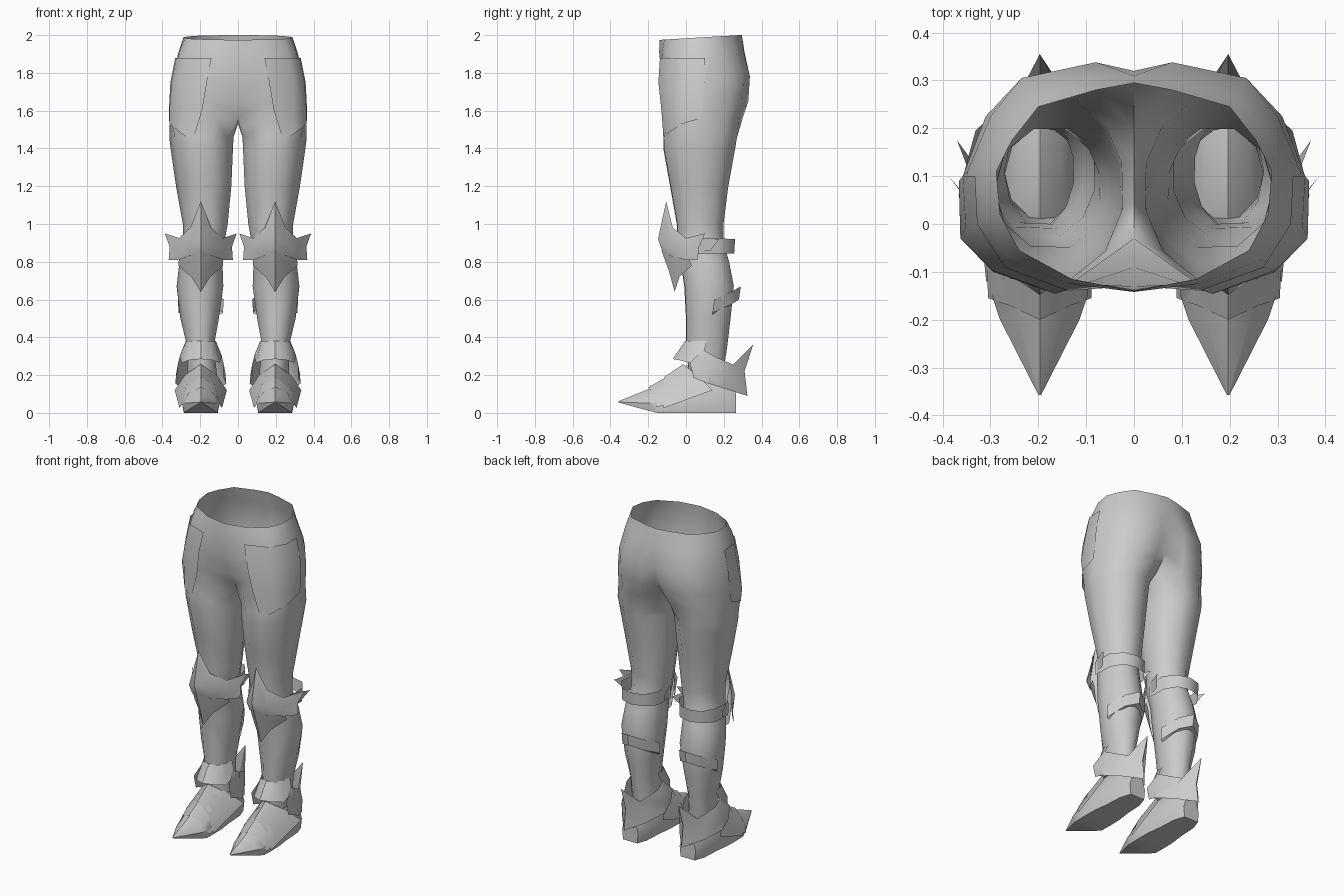
import bpy, bmesh, math

grey = bpy.data.materials.new("plain_grey")
grey.diffuse_color = (0.6, 0.6, 0.6, 1)
LEG_X = 0.197


def finish(name, bm, angle=40):
    bmesh.ops.remove_doubles(bm, verts=bm.verts, dist=0.0005)
    me = bpy.data.meshes.new(name)
    bm.to_mesh(me)
    bm.free()
    me.materials.append(grey)
    ob = bpy.data.objects.new(name, me)
    bpy.context.collection.objects.link(ob)
    bpy.ops.object.select_all(action='DESELECT')
    ob.select_set(True)
    bpy.context.view_layer.objects.active = ob
    bpy.ops.object.shade_smooth_by_angle(angle=math.radians(angle))
    return ob


def strip(bm, a, b, closed=False):
    """Quads between two equally long rows of verts."""
    n = len(a)
    for i in range(n if closed else n - 1):
        j = (i + 1) % n
        bm.faces.new((a[i], a[j], b[j], b[i]))


def mirror_x(bm):
    geom = bmesh.ops.duplicate(bm, geom=bm.verts[:] + bm.edges[:] + bm.faces[:])["geom"]
    vs = [g for g in geom if isinstance(g, bmesh.types.BMVert)]
    fs = [g for g in geom if isinstance(g, bmesh.types.BMFace)]
    for v in vs:
        v.co.x = -v.co.x
    bmesh.ops.reverse_faces(bm, faces=fs)


def plate(name, rows, symmetric=True, flip=False, angle=40):
    """Armour sheet; rows run from the leg's centre line outwards."""
    bm = bmesh.new()
    prev = None
    for row in rows:
        if symmetric:
            row = [(-u, y, z) for u, y, z in row[:0:-1]] + list(row)
            row = [(u + LEG_X, y, z) for u, y, z in row]
        vs = [bm.verts.new(p) for p in row]
        if prev:
            strip(bm, vs, prev) if not flip else strip(bm, prev, vs)
        prev = vs
    mirror_x(bm)
    return finish(name, bm, angle)


# Trousers: half pelvis rows from front centre round to back centre
pelvis = [
    (None, [(0, -.14), (.13, -.115), (.24, -.055), (.28, .02), (.288, .11),
            (.255, .175), (.2, .245), (.08, .28), (0, .295)]),
    (1.91, [(0, -.142), (.135, -.125), (.265, -.075), (.31, .01), (.315, .11),
            (.28, .19), (.215, .265), (.08, .305), (0, .31)]),
    (1.78, [(0, -.13), (.15, -.14), (.29, -.085), (.34, 0), (.348, .11),
            (.30, .225), (.235, .305), (.08, .338), (0, .32)]),
    (1.65, [(0, -.09), (.14, -.13), (.29, -.09), (.35, -.02), (.358, .1),
            (.31, .225), (.235, .30), (.09, .33), (0, .28)]),
    (1.56, [(0, -.03), (.12, -.125), (.28, -.095), (.355, -.03), (.36, .09),
            (.315, .21), (.235, .28), (.1, .30), (0, .20)]),
]
# Leg rings: z, centre x, centre y, radius x, radius y
legs = [(1.46, .192, .075, .172, .205), (1.4, .19, .07, .167, .2),
        (1.2, .18, .07, .148, .162), (1.0, .172, .075, .12, .13),
        (.9, .18, .075, .11, .13), (.8, .195, .1, .115, .135),
        (.67, .2, .122, .125, .138), (.5, .202, .118, .103, .124),
        (.36, .198, .11, .073, .115), (.2, .19, .105, .08, .095)]
angles = [-140, -108, -68, -34, 0, 36, 72, 108, 140, 165, -168]
bm = bmesh.new()
prev = None
for z, pts in pelvis:
    vs = [bm.verts.new((x, y, z if z else 1.983 + .06 * y)) for x, y in pts]
    if prev:
        strip(bm, vs, prev)
    prev = vs
# Crotch bridge closes the leg opening
prev += [bm.verts.new((0, .13, 1.53)), bm.verts.new((0, .05, 1.53))]
for z, cx, cy, rx, ry in legs:
    vs = [bm.verts.new((cx + rx * math.cos(math.radians(a)),
                        cy + ry * math.sin(math.radians(a)), z)) for a in angles]
    strip(bm, vs, prev, closed=True)
    prev = vs
mirror_x(bm)
finish("trousers", bm, 60)

# Thigh panels on the outer front of the hips
plate("thigh_panel", [
    [(.14, -.138, 1.88), (.27, -.09, 1.88), (.327, 0, 1.88), (.332, .1, 1.88)],
    [(.165, -.146, 1.75), (.295, -.097, 1.75), (.352, -.005, 1.75), (.358, .1, 1.75)],
    [(.19, -.13, 1.6), (.295, -.10, 1.6), (.363, -.03, 1.6), (.366, .09, 1.6)],
    [(.24, -.118, 1.44), (.30, -.095, 1.48), (.362, -.02, 1.53), (.366, .08, 1.56)]],
    symmetric=False, flip=True)

# Knee guard with top spike and side points
plate("knee_guard", [
    [(0, -.105, 1.12), (.055, -.07, .98), (.115, 0, .925), (.19, .10, .95)],
    [(0, -.148, .92), (.065, -.105, .89), (.125, 0, .87), (.165, .07, .88)],
    [(0, -.125, .855), (.06, -.08, .83), (.12, 0, .81), (.17, .06, .81)]], flip=True)
plate("knee_lower_point", [
    [(0, -.13, .86), (.07, -.065, .84), (.115, .01, .83)],
    [(0, -.09, .75), (.065, -.05, .78), (.117, .02, .80)],
    [(0, -.06, .64), (.05, -.035, .72), (.119, .03, .78)]], flip=True)
# Strap behind the knee and its side fins
plate("knee_strap", [
    [(0, .26, .92), (.075, .24, .92), (.125, .17, .925), (.13, .05, .92)],
    [(0, .255, .845), (.075, .235, .845), (.122, .17, .84), (.127, .05, .84)]])
for side in (-1, 1):
    plate("knee_fin", [
        [(LEG_X + side * .125, .05, .93), (LEG_X + side * .173, .175, .92)],
        [(LEG_X + side * .125, .06, .85), (LEG_X + side * .14, .13, .86)]],
        symmetric=False, flip=side > 0)

# Calf plate
plate("calf_plate", [
    [(0, .29, .67), (.07, .248, .645), (.122, .15, .60)],
    [(0, .28, .6), (.07, .24, .575), (.117, .14, .53)],
    [(0, .235, .59), (.068, .22, .565), (.105, .14, .52)]])

# Flared shin cuff
plate("shin_cuff", [
    [(0, -.005, .38), (.05, .01, .38), (.075, .06, .38), (.08, .11, .38)],
    [(0, -.07, .285), (.06, -.04, .28), (.1, .02, .265), (.112, .09, .30)]], flip=True)

# Spiked heel guard
plate("heel_guard", [
    [(0, .355, .36), (.055, .25, .255), (.105, .15, .30), (.1, .09, .335)],
    [(0, .31, .22), (.09, .22, .20), (.13, .11, .21), (.12, .02, .265)],
    [(0, .325, .09), (.08, .23, .12), (.135, .12, .155), (.12, .04, .185)]], angle=30)

# Pointed foot: y, top height, half width, sole height
bm = bmesh.new()
prev = None
for y, h, w, s in [(-.357, .062, .003, .055), (-.2, .125, .083, .012), (-.15, .15, .1, 0),
                   (-.08, .195, .102, 0), (0, .25, .1, 0), (.08, .26, .088, 0),
                   (.2, .24, .08, 0), (.265, .18, .055, 0)]:
    half = [(.55 * w, s + (h - s) * .8), (w, s + (h - s) * .35), (.88 * w, s)]
    sec = [(0, h)] + half + [(-u, z) for u, z in half[::-1]]
    vs = [bm.verts.new((LEG_X + u, y, z)) for u, z in sec]
    if prev:
        strip(bm, prev, vs, closed=True)
    else:
        bm.faces.new(vs)
    prev = vs
bm.faces.new(prev[::-1])
bmesh.ops.recalc_face_normals(bm, faces=bm.faces[:])
mirror_x(bm)
finish("foot", bm, 45)

# Overlapping foot plates
plate("toe_plate", [
    [(0, -.2, .135), (.065, -.17, .105), (.108, -.155, .03)],
    [(0, -.1, .192), (.075, -.08, .15), (.112, -.05, .06)]])
plate("instep_plate", [
    [(0, -.115, .19), (.075, -.115, .13), (.112, -.12, .025)],
    [(0, -.015, .258), (.085, .06, .20), (.138, .14, .12)]])
